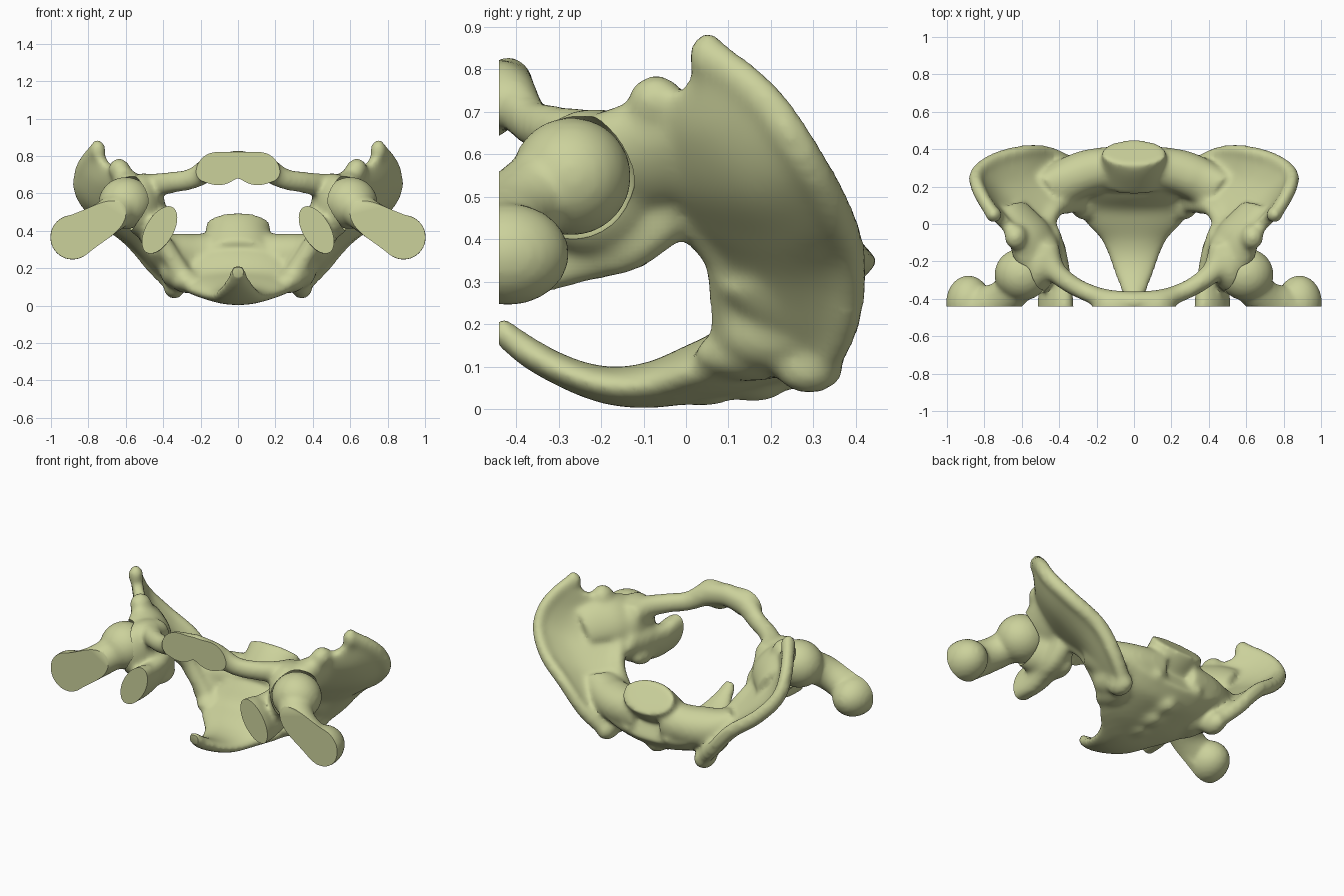
import bpy, bmesh, math
from mathutils import Vector, Matrix

if "Cube" in bpy.data.objects:
    bpy.data.objects.remove(bpy.data.objects["Cube"])

CUT_Y = -0.44
V = Vector


def spline(pts, n):
    """Catmull-Rom through tuples of any length, n steps per span."""
    out = []
    for i in range(len(pts) - 1):
        a, b, c, d = (pts[max(0, min(len(pts) - 1, i + k))] for k in (-1, 0, 1, 2))
        for s in range(n):
            t = s / n
            out.append(tuple(0.5 * (2 * q + (r - p) * t + (2 * p - 5 * q + 4 * r - w) * t * t
                             + (3 * q - p - 3 * r + w) * t ** 3) for p, q, r, w in zip(a, b, c, d)))
    out.append(tuple(pts[-1]))
    return out


def tube(bm, pts, side, n=4, seg=20):
    """Elliptical loft: points are (x, y, z, radius along side, other radius)."""
    pts = spline(pts, n)
    rings = []
    for i, p in enumerate(pts):
        d = (V(pts[min(i + 1, len(pts) - 1)][:3]) - V(pts[max(i - 1, 0)][:3])).normalized()
        s = (V(side) - d * d.dot(V(side))).normalized()
        u = d.cross(s)
        rings.append([bm.verts.new(V(p[:3]) + s * p[3] * math.cos(a) + u * p[4] * math.sin(a))
                      for a in (2 * math.pi * k / seg for k in range(seg))])
    for a, b in zip(rings, rings[1:]):
        for k in range(seg):
            bm.faces.new((a[k], a[(k + 1) % seg], b[(k + 1) % seg], b[k]))
    bm.faces.new(rings[0][::-1])
    bm.faces.new(rings[-1])


def blob(bm, c, r, rot=(0, 0, 0)):
    m = Matrix.Translation(c)
    for ang, ax in zip(rot, 'XYZ'):
        m = m @ Matrix.Rotation(math.radians(ang), 4, ax)
    bmesh.ops.create_uvsphere(bm, u_segments=28, v_segments=18, radius=1,
                              matrix=m @ Matrix.Diagonal((*r, 1)))


def sheet(bm, rows, thick):
    """Curved plate through the control rows."""
    cols = [spline(c, 6) for c in zip(*[spline(r, 5) for r in rows])]
    g = [[V(p) for p in c] for c in cols]
    nu, nv = len(g), len(g[0])
    sides = ([], [])
    for i in range(nu):
        for s in sides:
            s.append([])
        for j in range(nv):
            n = (g[min(i + 1, nu - 1)][j] - g[max(i - 1, 0)][j]).cross(
                g[i][min(j + 1, nv - 1)] - g[i][max(j - 1, 0)]).normalized() * thick / 2
            sides[0][i].append(bm.verts.new(g[i][j] + n))
            sides[1][i].append(bm.verts.new(g[i][j] - n))
    a, b = sides
    for i in range(nu - 1):
        for j in range(nv - 1):
            bm.faces.new((a[i][j], a[i + 1][j], a[i + 1][j + 1], a[i][j + 1]))
            bm.faces.new((b[i][j], b[i][j + 1], b[i + 1][j + 1], b[i + 1][j]))
    edge = [(i, 0) for i in range(nu)] + [(nu - 1, j) for j in range(1, nv)] \
        + [(i, nv - 1) for i in range(nu - 2, -1, -1)] + [(0, j) for j in range(nv - 2, 0, -1)]
    for (i, j), (k, l) in zip(edge, edge[1:] + edge[:1]):
        bm.faces.new((a[i][j], b[i][j], b[k][l], a[k][l]))


def mirror(bm):
    dup = bmesh.ops.duplicate(bm, geom=bm.verts[:] + bm.edges[:] + bm.faces[:])['geom']
    bmesh.ops.scale(bm, vec=(-1, 1, 1), verts=[e for e in dup if isinstance(e, bmesh.types.BMVert)])
    bmesh.ops.reverse_faces(bm, faces=[e for e in dup if isinstance(e, bmesh.types.BMFace)])


def make(name, bm):
    me = bpy.data.meshes.new(name)
    bm.to_mesh(me)
    bm.free()
    ob = bpy.data.objects.new(name, me)
    bpy.context.collection.objects.link(ob)
    return ob


def finish(ob, voxel, mat, smooth, socket=None):
    """Fuse the parts, soften, carve sockets, then slice flat at the front."""
    r = ob.modifiers.new('fuse', 'REMESH')
    r.mode, r.voxel_size = 'VOXEL', voxel
    s = ob.modifiers.new('soften', 'SMOOTH')
    s.factor, s.iterations = 0.5, smooth
    if socket:
        b = ob.modifiers.new('socket', 'BOOLEAN')
        b.operation, b.object, b.solver = 'DIFFERENCE', socket, 'EXACT'
    dg = bpy.context.evaluated_depsgraph_get()
    me = bpy.data.meshes.new_from_object(ob.evaluated_get(dg))
    ob.modifiers.clear()
    bm = bmesh.new()
    bm.from_mesh(me)
    cut = bmesh.ops.bisect_plane(bm, geom=bm.verts[:] + bm.edges[:] + bm.faces[:],
                                 plane_co=(0, CUT_Y, 0), plane_no=(0, -1, 0), clear_outer=True)
    bmesh.ops.holes_fill(bm, edges=[e for e in cut['geom_cut'] if isinstance(e, bmesh.types.BMEdge)], sides=0)
    bm.to_mesh(me)
    bm.free()
    ob.data = me
    me.materials.clear()
    me.materials.append(mat)
    bpy.ops.object.select_all(action='DESELECT')
    ob.select_set(True)
    bpy.context.view_layer.objects.active = ob
    bpy.ops.object.shade_smooth_by_angle(angle=math.radians(45))


bone = bpy.data.materials.new('bone')
bone.diffuse_color = (0.60, 0.64, 0.33, 1)
bone.use_nodes = True
bone.node_tree.nodes["Principled BSDF"].inputs["Base Color"].default_value = bone.diffuse_color

# hip bone, right half
bm = bmesh.new()
crest = [(.76, .06, .83), (.83, .18, .735), (.84, .27, .61), (.74, .345, .48),
         (.58, .385, .36), (.45, .375, .21), (.34, .32, .10)]
fossa = [(.69, .0, .755), (.735, .07, .66), (.72, .15, .53), (.62, .2, .42),
         (.51, .23, .32), (.40, .22, .21), (.31, .20, .12)]
brim = [(.62, -.08, .71), (.57, -.1, .65), (.52, -.07, .55), (.47, .0, .46),
        (.42, .08, .37), (.35, .1, .25), (.28, .1, .14)]
sheet(bm, [crest, fossa, brim], .065)
tube(bm, [(*p, .045, .038) for p in crest], (0, 0.3, 1))
tube(bm, [(*p, .05, .045) for p in brim[2:]], (0, 0, 1))
blob(bm, (.75, .05, .83), (.045, .045, .06))                  # front spine
blob(bm, (.63, -.07, .72), (.06, .07, .07), (0, 25, 0))       # lower front spine
blob(bm, (.34, .29, .10), (.06, .085, .065))                  # rear spine
# broad neck of the wing, above the socket
tube(bm, [(.65, .10, .58, .10, .04), (.60, .02, .60, .13, .06), (.555, -.07, .60, .15, .09),
          (.52, -.17, .57, .15, .09), (.49, -.25, .54, .12, .06)], (.62, -.1, .75))
blob(bm, (.505, -.215, .535), (.105, .18, .175), (0, 0, 18))  # socket body
# ischium, its spine, pubic branch and pubic body
tube(bm, [(.47, -.03, .48, .07, .08), (.45, -.14, .435, .075, .12), (.43, -.24, .41, .072, .12),
          (.42, -.34, .395, .07, .135), (.42, -.44, .405, .075, .145), (.41, -.55, .40, .07, .14)], (.85, 0, .5))
blob(bm, (.41, -.16, .38), (.05, .10, .06))
tube(bm, [(.47, -.12, .62, .07, .07), (.43, -.24, .645, .06, .065), (.34, -.32, .66, .052, .058),
          (.24, -.37, .68, .05, .058), (.13, -.41, .74, .06, .068), (-.02, -.42, .765, .06, .068)], (0, 1, 0))
tube(bm, [(.09, -.40, .76, .10, .07), (.10, -.46, .735, .12, .09), (.11, -.55, .68, .12, .09)], (1, 0, 0))
# wing of the sacrum and the joint with the hip bone
tube(bm, [(.08, .31, .28, .11, .11), (.24, .28, .27, .12, .115), (.36, .23, .275, .12, .115),
          (.46, .16, .34, .11, .06)], (0, 1, 0))
blob(bm, (.33, .20, .19), (.09, .13, .10))
blob(bm, (.27, .15, .13), (.09, .13, .065))
mirror(bm)

# sacrum and tail bone
tube(bm, [(0, .36, .25, .33, .10), (0, .25, .20, .34, .13), (0, .12, .12, .32, .085),
          (0, .02, .085, .27, .068), (0, -.08, .057, .18, .055), (0, -.18, .055, .135, .045),
          (0, -.28, .085, .10, .038), (0, -.38, .14, .06, .036), (0, -.45, .20, .035, .03)], (1, 0, 0), seg=32)
tube(bm, [(0, .385, .425, .18, .105), (0, .33, .375, .17, .11), (0, .22, .27, .18, .1)], (1, 0, 0), seg=28)
for y, z in ((.27, .09), (.16, .06), (.04, .05)):
    blob(bm, (0, y, z), (.06, .08, .045))
for x in (-.14, .14):
    blob(bm, (x, .34, .2), (.06, .07, .06))
pelvis = make('pelvis', bm)

# carving spheres for the hip sockets
HEAD = (.60, -.27, .548)
bm = bmesh.new()
blob(bm, HEAD, (.15, .15, .15))
mirror(bm)
socket = make('socket_cutter', bm)
socket.hide_render = True
finish(pelvis, .014, bone, 18, socket)
bpy.data.objects.remove(socket)

# thigh bones: head, neck, outer knob
for side, name in ((1, 'right_femur'), (-1, 'left_femur')):
    bm = bmesh.new()
    blob(bm, HEAD, (.146, .141, .139))
    tube(bm, [(.60, -.30, .545, .10, .10), (.70, -.40, .47, .095, .10), (.80, -.45, .41, .105, .12),
              (.87, -.48, .37, .12, .12)], (0, 0, 1))
    blob(bm, (.885, -.42, .365), (.12, .145, .12))
    tube(bm, [(.84, -.42, .39, .15, .11), (.82, -.56, .38, .14, .10)], (.8, 0, -.5))
    if side < 0:
        bmesh.ops.scale(bm, vec=(-1, 1, 1), verts=bm.verts)
        bmesh.ops.reverse_faces(bm, faces=bm.faces)
    finish(make(name, bm), .014, bone, 5)
